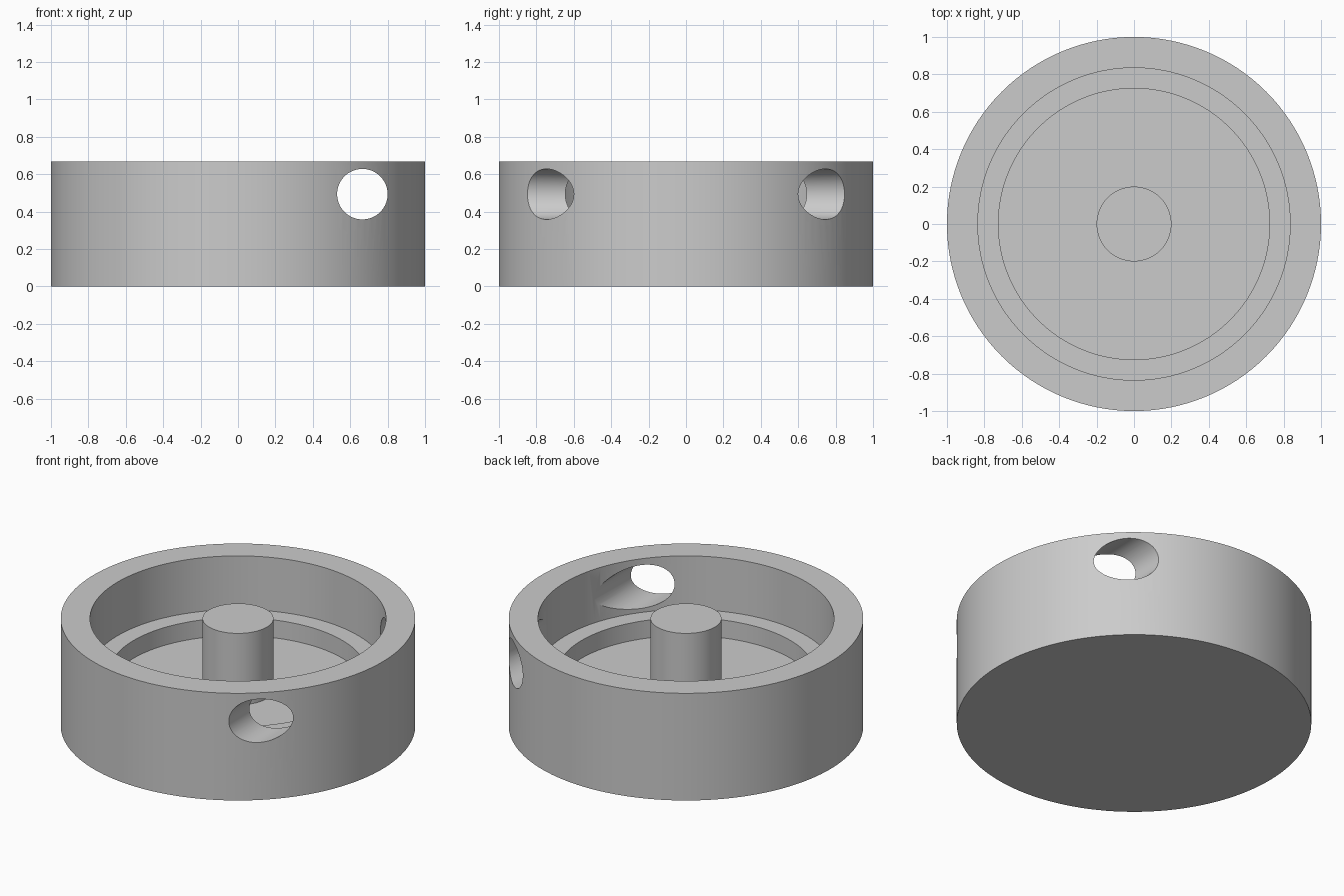
import bpy, bmesh, math
from mathutils import Matrix

cube = bpy.data.objects.get("Cube")
if cube:
    bpy.data.objects.remove(cube, do_unlink=True)

SEGMENTS = 128
HEIGHT = 0.667

grey = bpy.data.materials.new("plain grey")
grey.use_nodes = True
colour = (0.6, 0.6, 0.6, 1)
grey.diffuse_color = colour
grey.node_tree.nodes["Principled BSDF"].inputs["Base Color"].default_value = colour


def make_object(name, bm):
    bmesh.ops.recalc_face_normals(bm, faces=bm.faces)
    mesh = bpy.data.meshes.new(name)
    bm.to_mesh(mesh)
    bm.free()
    mesh.materials.append(grey)
    obj = bpy.data.objects.new(name, mesh)
    bpy.context.collection.objects.link(obj)
    return obj


def lathe(name, profile):
    """Turn an (r, z) profile round the z axis and close both ends with discs."""
    bm = bmesh.new()
    rings = [[bm.verts.new((r * math.cos(a), r * math.sin(a), z))
              for a in (math.tau * i / SEGMENTS for i in range(SEGMENTS))]
             for r, z in profile]
    for low, high in zip(rings, rings[1:]):
        for i in range(SEGMENTS):
            j = (i + 1) % SEGMENTS
            bm.faces.new((low[i], low[j], high[j], high[i]))
    bm.faces.new(rings[0])
    bm.faces.new(rings[-1])
    return make_object(name, bm)


# Cup with outer wall, stepped ledge, floor and central post
cup = lathe("cup_with_post", [
    (1, 0), (1, HEIGHT),
    (0.835, HEIGHT), (0.835, 0.333),
    (0.725, 0.333), (0.725, 0.222),
    (0.2, 0.222), (0.2, HEIGHT),
])

# Off-centre bore running front to back through both walls
bm = bmesh.new()
bmesh.ops.create_cone(bm, cap_ends=True, segments=64, radius1=0.135, radius2=0.135,
                      depth=2.4, matrix=Matrix.Translation((0.665, 0, 0.493))
                      @ Matrix.Rotation(math.pi / 2, 4, "X"))
cutter = make_object("bore_cutter", bm)
cutter.hide_render = True

bpy.ops.object.select_all(action="DESELECT")
cup.select_set(True)
bpy.context.view_layer.objects.active = cup
cut = cup.modifiers.new("bore", "BOOLEAN")
cut.operation = "DIFFERENCE"
cut.solver = "EXACT"
cut.object = cutter
bpy.ops.object.modifier_apply(modifier=cut.name)
bpy.data.objects.remove(cutter, do_unlink=True)

bpy.ops.object.shade_smooth_by_angle(angle=math.radians(30))
